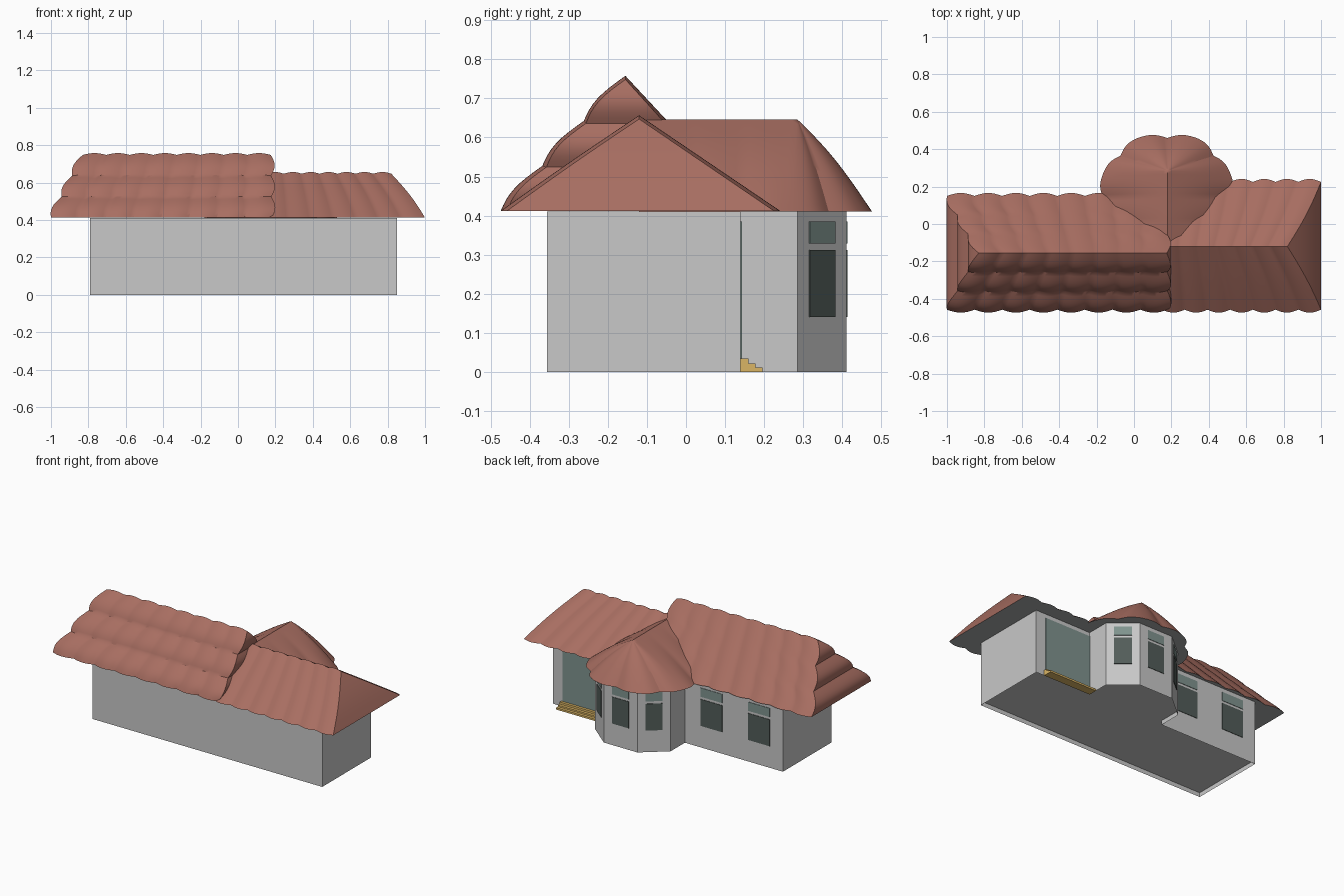
import bpy, bmesh, math
from mathutils import Vector

if "Cube" in bpy.data.objects:
    bpy.data.objects.remove(bpy.data.objects["Cube"])


def material(name, rgb):
    m = bpy.data.materials.new(name)
    m.diffuse_color = (*rgb, 1)
    m.use_nodes = True
    m.node_tree.nodes["Principled BSDF"].inputs["Base Color"].default_value = m.diffuse_color
    return m


WALL = material("wall grey", (0.58, 0.58, 0.58))
ROOF = material("roof terracotta", (0.39, 0.155, 0.12))
SOFFIT = material("soffit grey", (0.38, 0.39, 0.39))
GLASS = material("pale glass", (0.215, 0.295, 0.275))
DARK = material("dark glass", (0.085, 0.11, 0.10))
WOOD = material("step wood", (0.70, 0.46, 0.13))


def finish(name, bm, mats, smooth=False):
    bmesh.ops.remove_doubles(bm, verts=bm.verts, dist=1e-5)
    bmesh.ops.recalc_face_normals(bm, faces=bm.faces)
    me = bpy.data.meshes.new(name)
    bm.to_mesh(me)
    bm.free()
    ob = bpy.data.objects.new(name, me)
    bpy.context.collection.objects.link(ob)
    for m in mats:
        me.materials.append(m)
    if smooth:
        bpy.ops.object.select_all(action='DESELECT')
        ob.select_set(True)
        bpy.context.view_layer.objects.active = ob
        bpy.ops.object.shade_smooth_by_angle(angle=math.radians(32))
    return ob


def lerp(a, b, t):
    return a + (b - a) * t


def grid(bm, f, nu, nv):
    """Sheet of quads from f(u, t)."""
    vs = [[bm.verts.new(f(i / nu, j / nv)) for i in range(nu + 1)] for j in range(nv + 1)]
    for j in range(nv):
        for i in range(nu):
            bm.faces.new((vs[j][i], vs[j][i + 1], vs[j + 1][i + 1], vs[j + 1][i]))
    return vs


EAVE = 0.412


def tiled_roof(name, x0, x1, y_front, y_back, y_ridge, z_ridge, bumps, courses, swell):
    """Scalloped hip roof. x0, x1 = (eave, ridge); swell = bulge per course (x0, x1, front)."""
    bm = bmesh.new()
    course = lambda t: abs(math.sin(courses * math.pi * t))
    wave = lambda u: 0.016 * abs(math.sin(bumps * math.pi * u))
    xa = lambda t: lerp(*x0, t) - swell[0] * course(t)
    xb = lambda t: lerp(*x1, t) + swell[1] * course(t)
    ya = lambda t: lerp(y_front, y_ridge, t) - swell[2] * course(t)
    yb = lambda t: lerp(y_back, y_ridge, t)
    z = lambda t: lerp(EAVE, z_ridge, t)
    ridge = lambda u, t: z(t) + 0.6 * wave(u) * t
    nu, nv = bumps * 8, 24
    front = grid(bm, lambda u, t: (lerp(xa(t), xb(t), u), ya(t) - wave(u) * (1 - t), ridge(u, t)), nu, nv)
    back = grid(bm, lambda u, t: (lerp(xa(t), xb(t), u), yb(t) + wave(u) * (1 - t), ridge(u, t)), nu, nv)
    for x in (xa, xb):
        grid(bm, lambda u, t: (x(t), lerp(ya(t), yb(t), u), z(t)), 8, nv)
    # soffit under the eaves
    under = bm.faces.new(front[0] + back[0][::-1])
    under.material_index = 1
    return finish(name, bm, [ROOF, SOFFIT], True)


tiled_roof("left_roof", (-1.0, -0.83), (0.18, 0.175), -0.458, 0.15, -0.155, 0.748,
           8, 3, (0.022, 0.02, 0.018))
tiled_roof("right_roof", (1.0, 0.83)[::-1] and (0.15, 0.15), (1.0, 0.82), -0.458, 0.225, -0.12, 0.647,
           7, 1, (0.0, 0.012, 0.004))

# Bay roof: scalloped eave round the bay, rising to a short ridge
path = [((-0.165, -0.12), (0.18, -0.12), 3), ((-0.165, 0.27), (0.18, 0.285), 2),
        ((0.02, 0.46), (0.18, 0.285), 2), ((0.335, 0.46), (0.18, 0.285), 2),
        ((0.515, 0.27), (0.18, 0.285), 3), ((0.515, -0.12), (0.18, -0.12), 0)]
bm = bmesh.new()
rim = []
for (e0, r0, n), (e1, r1, _) in zip(path, path[1:]):
    e0, r0, e1, r1 = map(Vector, (e0, r0, e1, r1))
    d = (e1 - e0).normalized()
    out = Vector((-d.y, d.x))

    def bay(u, t):
        w = 0.016 * abs(math.sin(n * math.pi * u)) * (1 - t)
        p = e0.lerp(e1, u).lerp(r0.lerp(r1, u), t) + out * w
        return (p.x, p.y, lerp(EAVE - 0.002, 0.646, t) + 0.016 * math.sin(math.pi * t))
    rim += grid(bm, bay, n * 8, 16)[0][:-1 if n and e1.y > -0.1 else None]
bm.faces.new(rim).material_index = 1
finish("bay_roof", bm, [ROOF, SOFFIT], True)

# Walls: one outline with the bay, open below a raised floor
outline = [(-0.79, -0.355), (0.85, -0.355), (0.85, 0.14), (0.45, 0.14), (0.45, 0.285),
           (0.30, 0.41), (0.06, 0.41), (-0.09, 0.285), (-0.09, 0.14), (-0.79, 0.14)]
bm = bmesh.new()
rings = [[bm.verts.new((x, y, z)) for x, y in outline] for z in (0, 0.028, 0.411)]
for low, high in zip(rings, rings[1:]):
    for i in range(len(outline)):
        k = (i + 1) % len(outline)
        bm.faces.new((low[i], low[k], high[k], high[i]))
bm.normal_update()
bm.faces.new(rings[1][::-1])
me = bpy.data.meshes.new("walls")
bm.to_mesh(me)
bm.free()
me.materials.append(WALL)
bpy.context.collection.objects.link(bpy.data.objects.new("walls", me))


def box(name, x, y, z0, z1, sx, sy, mat, angle=0.0):
    bm = bmesh.new()
    bmesh.ops.create_cube(bm, size=1)
    bmesh.ops.scale(bm, vec=(sx, sy, z1 - z0), verts=bm.verts)
    ob = finish(name, bm, [mat])
    ob.location = (x, y, (z0 + z1) / 2)
    ob.rotation_euler.z = angle
    return ob


# Windows: pale transom over a dark lower pane
slant = math.atan2(0.125, 0.15)
for i, (x, y, w, a) in enumerate([(-0.28, 0.14, 0.155, 0), (-0.62, 0.14, 0.155, 0),
                                  (0.18, 0.41, 0.12, 0),
                                  (-0.015, 0.3475, 0.102, slant), (0.375, 0.3475, 0.102, -slant)]):
    box(f"window_transom_{i}", x, y, 0.328, 0.385, w, 0.006, GLASS, a)
    box(f"window_pane_{i}", x, y, 0.14, 0.312, w, 0.006, DARK, a)

# Wide glass door and its three steps
box("glass_door", 0.615, 0.14, 0.035, 0.385, 0.33, 0.006, GLASS)
for i, (depth, top) in enumerate([(0.02, 0.035), (0.038, 0.022), (0.056, 0.012)]):
    box(f"door_step_{i}", 0.62, 0.14 + depth / 2, 0, top, 0.34, depth, WOOD)
